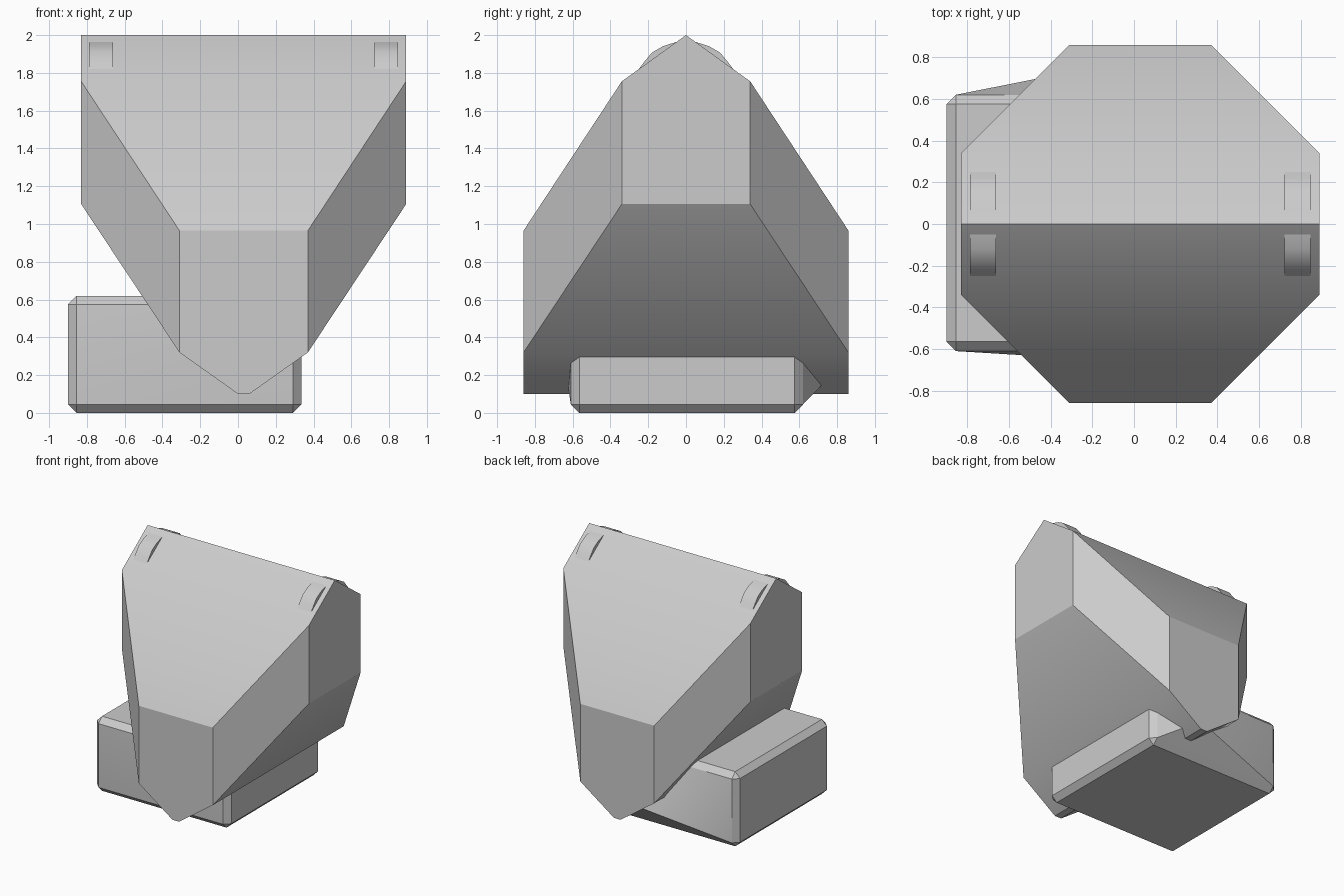
import bpy
import bmesh
from math import radians
from mathutils import Vector

cube = bpy.data.objects.get("Cube")
if cube:
    bpy.data.objects.remove(cube, do_unlink=True)

CENTRE_X = 0.03

stone = bpy.data.materials.new("plain_grey")
stone.use_nodes = True
GREY = (0.6, 0.6, 0.6, 1)
stone.diffuse_color = GREY
stone.node_tree.nodes["Principled BSDF"].inputs["Base Color"].default_value = GREY


def finish(bm, name):
    """Clean up the mesh, link it and smooth only its soft bends."""
    bmesh.ops.dissolve_limit(bm, angle_limit=radians(0.5), verts=bm.verts, edges=bm.edges)
    bmesh.ops.recalc_face_normals(bm, faces=bm.faces)
    mesh = bpy.data.meshes.new(name)
    bm.to_mesh(mesh)
    bm.free()
    mesh.materials.append(stone)
    obj = bpy.data.objects.new(name, mesh)
    bpy.context.collection.objects.link(obj)
    bpy.ops.object.select_all(action="DESELECT")
    obj.select_set(True)
    bpy.context.view_layer.objects.active = obj
    bpy.ops.object.shade_smooth_by_angle(angle=radians(30))
    return obj


def hull(bm):
    result = bmesh.ops.convex_hull(bm, input=bm.verts)
    loose = [v for v in result["geom_interior"] if isinstance(v, bmesh.types.BMVert)]
    bmesh.ops.delete(bm, geom=loose, context="VERTS")


# Body: eight-sided block with a ridged roof and a keel-shaped underside
bm = bmesh.new()
quarter = [
    (0.86, 0, 2.0),        # roof ridge
    (0.86, 0.34, 1.755),   # roof bend
    (0.34, 0.86, 0.965),   # eaves
    (0.86, 0.34, 1.105),   # foot of the end walls
    (0.34, 0.86, 0.32),    # keel bend
    (0.03, 0.86, 0.1),     # keel
]
points = {(CENTRE_X + sx * x, sy * y, z)
          for x, y, z in quarter for sx in (-1, 1) for sy in (-1, 1)}
for p in sorted(points):
    bm.verts.new(p)
hull(bm)
finish(bm, "body")

# Base block: chamfered box with bulging front and back
bm = bmesh.new()
low, high = Vector((-0.9, -0.61, 0.0)), Vector((0.335, 0.62, 0.62))
bmesh.ops.create_cube(bm, size=1)
for v in bm.verts:
    v.co = [(a + b) / 2 + c * (b - a) for a, b, c in zip(low, high, v.co)]
bmesh.ops.bevel(bm, geom=bm.edges[:], offset=0.045, segments=1, affect="EDGES")
bm.verts.new((0.0, 0.79, 0.22))
bm.verts.new((-0.28, -0.645, 0.28))
hull(bm)
finish(bm, "base_block")

# Roof lugs: four small curved pads near the ends of the ridge
pad = [(0.05, 1.964), (0.12, 1.942), (0.18, 1.908), (0.22, 1.86), (0.25, 1.82), (0.14, 1.87)]
for sx, side in ((-1, "right"), (1, "left")):
    for sy, end in ((-1, "front"), (1, "back")):
        bm = bmesh.new()
        x = CENTRE_X + sx * 0.755 - 0.063
        face = bm.faces.new([bm.verts.new((x, sy * y, z)) for y, z in pad])
        side_geom = bmesh.ops.extrude_face_region(bm, geom=[face])["geom"]
        moved = [g for g in side_geom if isinstance(g, bmesh.types.BMVert)]
        bmesh.ops.translate(bm, verts=moved, vec=(0.126, 0, 0))
        finish(bm, f"roof_lug_{end}_{side}")
